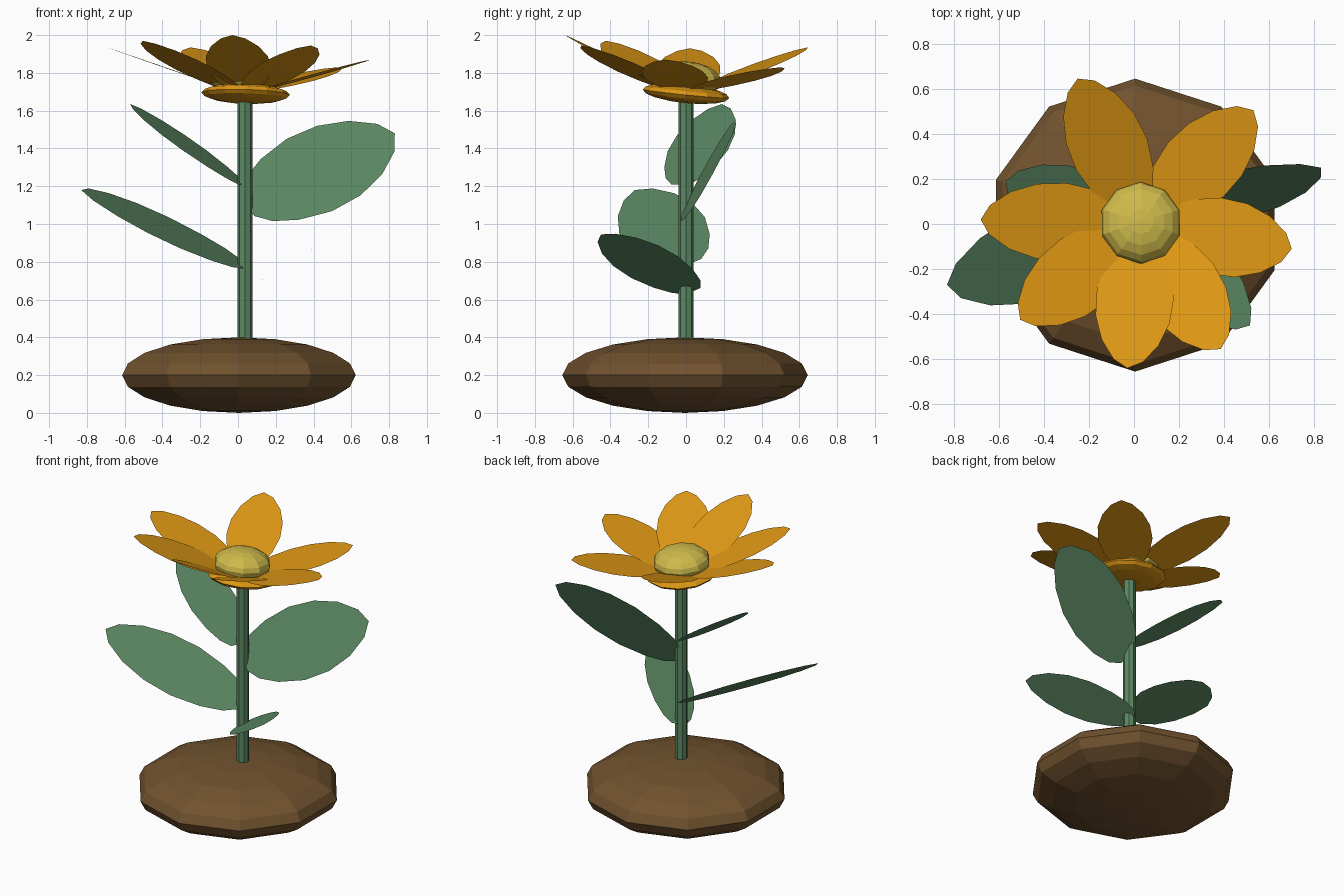
import bpy, bmesh, math
from mathutils import Vector

if "Cube" in bpy.data.objects:
    bpy.data.objects.remove(bpy.data.objects["Cube"])


def material(name, rgb):
    m = bpy.data.materials.new(name)
    m.diffuse_color = (*rgb, 1)
    m.use_nodes = True
    m.node_tree.nodes["Principled BSDF"].inputs["Base Color"].default_value = m.diffuse_color
    return m


BROWN = material("soil_brown", (0.165, 0.085, 0.028))
GREEN = material("leaf_green", (0.105, 0.25, 0.125))
ORANGE = material("petal_orange", (0.73, 0.31, 0.007))
YELLOW = material("centre_yellow", (0.62, 0.49, 0.07))


def ball(name, loc, scale, mat, segs=10, rings=10, rot=(0, 0, 0)):
    bpy.ops.mesh.primitive_uv_sphere_add(segments=segs, ring_count=rings, radius=1,
                                         location=loc, rotation=rot)
    o = bpy.context.object
    o.name = name
    o.scale = scale
    o.data.materials.append(mat)
    return o


# Half-outline shared by leaves and petals: (fraction of length, fraction of half width)
OUTLINE = [(0, 0.3), (0.08, 0.6), (0.22, 0.84), (0.42, 1.0), (0.62, 0.96),
           (0.8, 0.74), (0.94, 0.38)]


def blade(name, base, tip, half_width, side, mat):
    """Flat pointed blade from base to tip, widening along the side direction."""
    base, tip, side = Vector(base), Vector(tip), Vector(side)
    axis = tip - base
    side = (side - side.project(axis)).normalized() * half_width
    pts = [base + axis * t + side * w for t, w in OUTLINE] + [tip]
    pts += [base + axis * t - side * w for t, w in reversed(OUTLINE)]
    bm = bmesh.new()
    face = bm.faces.new([bm.verts.new(p) for p in pts])
    face.normal_update()
    if face.normal.z < 0:
        face.normal_flip()
    me = bpy.data.meshes.new(name)
    bm.to_mesh(me)
    bm.free()
    me.materials.append(mat)
    o = bpy.data.objects.new(name, me)
    bpy.context.collection.objects.link(o)
    return o


# Soil mound
ball("soil_mound", (0.005, -0.005, 0.2), (0.65, 0.65, 0.2), BROWN)

# Stem
bpy.ops.mesh.primitive_cylinder_add(vertices=8, radius=0.04, depth=1.34,
                                    location=(0.037, 0, 1.01))
stem = bpy.context.object
stem.name = "stem"
stem.data.materials.append(GREEN)

# Leaves: base, tip, half width, side direction
leaves = [
    ((0.03, 0.04, 0.645), (0.515, -0.45, 0.945), 0.165, (0.556, 0.756, 0.344)),
    ((0.02, 0.02, 0.79), (-0.83, -0.27, 1.18), 0.22, (0, 0.93, 0.3)),
    ((0.05, 0.0, 1.10), (0.83, 0.25, 1.48), 0.24, (0, 0.43, 0.9)),
    ((0.02, -0.03, 1.21), (-0.57, 0.19, 1.635), 0.17, (0, 1, 0.25)),
]
for i, (b, t, w, s) in enumerate(leaves):
    blade(f"leaf_{i + 1}", b, t, w, s, GREEN)

# Flower cup and domed centre, slightly tipped back
ball("flower_cup", (0.04, 0, 1.69), (0.235, 0.23, 0.05), ORANGE, 12, 8, (-0.1, 0.03, 0))
ball("flower_centre", (0.03, 0.005, 1.765), (0.182, 0.182, 0.095), YELLOW, 10, 10, (-0.08, 0.03, 0))

# Ring of petals, each given by its tip
tips = [(-0.25, 0.645, 1.935), (0.53, 0.505, 1.83), (0.70, -0.11, 1.87), (0.385, -0.555, 1.945),
        (-0.03, -0.64, 2.0), (-0.505, -0.425, 1.97), (-0.68, 0.02, 1.93)]
for i, tip in enumerate(tips):
    d = Vector((tip[0] - 0.04, tip[1], 0)).normalized()
    base = Vector((0.04, 0, 1.705)) + d * 0.07
    blade(f"petal_{i + 1}", base, tip, 0.172, (-d.y, d.x, 0), ORANGE)
